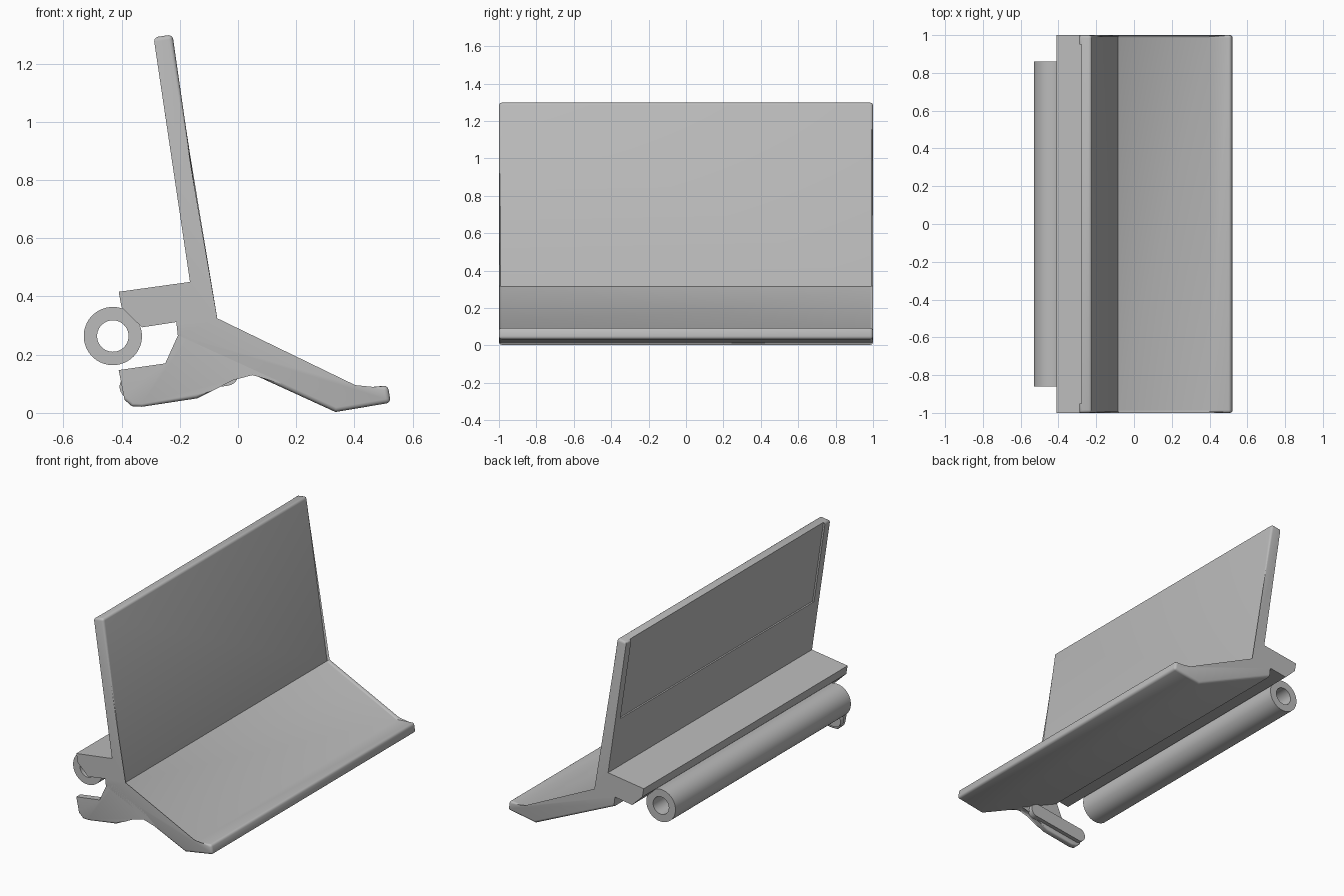
import bpy, bmesh, math
from mathutils import Vector

cube = bpy.data.objects.get("Cube")
if cube:
    bpy.data.objects.remove(cube, do_unlink=True)

grey = bpy.data.materials.new("plain grey")
grey.use_nodes = True
GREY = (0.5, 0.5, 0.5, 1)
grey.diffuse_color = GREY
grey.node_tree.nodes["Principled BSDF"].inputs["Base Color"].default_value = GREY


def finish(name, bm):
    """Turn a bmesh into a shaded, coloured object."""
    bmesh.ops.recalc_face_normals(bm, faces=bm.faces)
    mesh = bpy.data.meshes.new(name)
    bm.to_mesh(mesh)
    bm.free()
    mesh.materials.append(grey)
    ob = bpy.data.objects.new(name, mesh)
    bpy.context.collection.objects.link(ob)
    return ob


def smooth(ob):
    bpy.ops.object.select_all(action="DESELECT")
    ob.select_set(True)
    bpy.context.view_layer.objects.active = ob
    bpy.ops.object.shade_smooth_by_angle(angle=math.radians(35))


def extrude(name, profile, y0, y1, round_points=(), round_sides=(), radius=0.015):
    """Extrude an (x, z) profile along y, rounding chosen corners and side edges."""
    bm = bmesh.new()
    front = [bm.verts.new((x, y0, z)) for x, z in profile]
    back = [bm.verts.new((x, y1, z)) for x, z in profile]
    n = len(profile)
    bm.faces.new(front)
    bm.faces.new(back[::-1])
    for i in range(n):
        j = (i + 1) % n
        bm.faces.new((front[i], back[i], back[j], front[j]))
    edges = [bm.edges.get((front[i], back[i])) for i in round_points]
    for i in round_sides:
        j = (i + 1) % n
        edges += [bm.edges.get((ring[i], ring[j])) for ring in (front, back)]
    if edges:
        bmesh.ops.bevel(bm, geom=edges, offset=radius, segments=3,
                        profile=0.5, affect="EDGES", clamp_overlap=True)
    return finish(name, bm)


# Main body: upright plate, sloping foot with turned-up toe, rear ledge
body = extrude("angled_body", [
    (-0.29, 1.29), (-0.225, 1.3), (-0.085, 0.315), (0.4, 0.08),
    (0.515, 0.095), (0.525, 0.035), (0.335, 0.003), (-0.205, 0.25),
    (-0.212, 0.312), (-0.33, 0.294), (-0.4, 0.362), (-0.41, 0.416),
    (-0.165, 0.45)], -1, 1,
    round_points=(0, 1, 4, 5), round_sides=(0, 1, 2, 3, 4, 5, 6))

# Shallow recess in the back of the upright plate
cutter = extrude("recess_cutter", [
    (-0.204, 0.78), (-0.285, 1.33), (-0.36, 1.33), (-0.36, 0.78)], -0.95, 0.95)
cutter.hide_render = True
cut = body.modifiers.new("recess", "BOOLEAN")
cut.operation = "DIFFERENCE"
cut.solver = "EXACT"
cut.object = cutter
bpy.context.view_layer.objects.active = body
bpy.ops.object.modifier_apply(modifier=cut.name)
bpy.data.objects.remove(cutter, do_unlink=True)
smooth(body)

# Lower jaw at the front end only
smooth(extrude("lower_jaw", [
    (-0.41, 0.147), (-0.25, 0.17), (-0.207, 0.265), (-0.15, 0.29), (0, 0.22),
    (0.15, 0.1), (0.07, 0.124), (0.03, 0.135), (-0.02, 0.122),
    (-0.09, 0.075), (-0.14, 0.05), (-0.33, 0.021), (-0.365, 0.023),
    (-0.39, 0.045)], -1, -0.96, round_sides=range(7, 13), radius=0.01))

# Rounded pad on the inner side of the jaw
a, b, r = Vector((-0.04, 0.135)), Vector((-0.365, 0.09)), 0.042
lean = math.atan2(a.y - b.y, a.x - b.x)
pad = []
for centre, start in ((a, -math.pi / 2), (b, math.pi / 2)):
    for k in range(13):
        t = lean + start + math.pi * k / 12
        pad.append((centre.x + r * math.cos(t), centre.y + r * math.sin(t)))
smooth(extrude("jaw_pad", pad, -0.97, -0.935))

# Hollow tube lying under the ledge
SIDES = 64
bm = bmesh.new()
rings = []
for radius, y in ((0.1, -0.86), (0.1, 0.86), (0.054, 0.86), (0.054, -0.86)):
    rings.append([bm.verts.new((-0.43 + radius * math.cos(math.tau * k / SIDES), y,
                                0.264 + radius * math.sin(math.tau * k / SIDES)))
                  for k in range(SIDES)])
for i, ring in enumerate(rings):
    other = rings[(i + 1) % 4]
    for k in range(SIDES):
        m = (k + 1) % SIDES
        bm.faces.new((ring[k], ring[m], other[m], other[k]))
smooth(finish("hollow_tube", bm))
